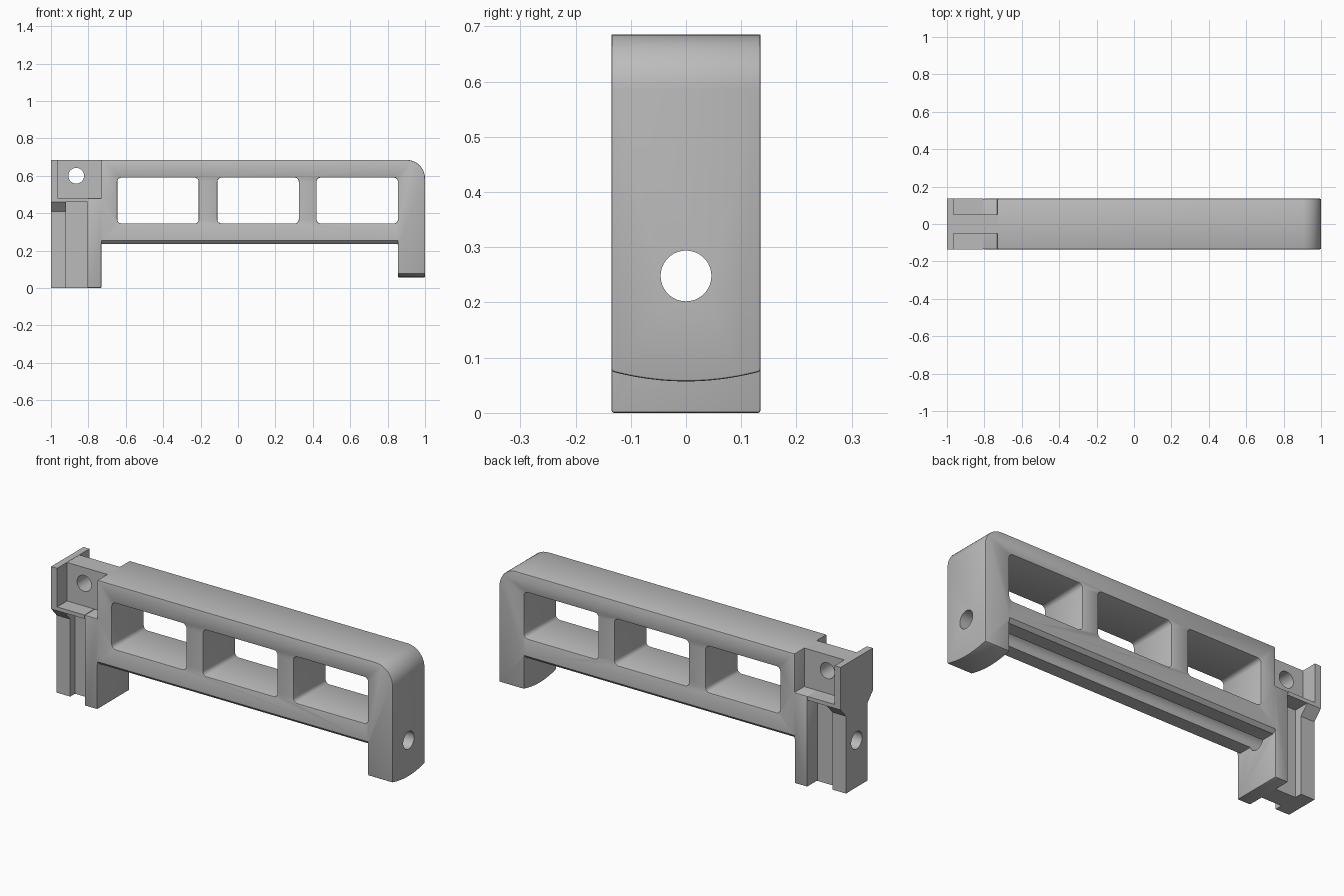
import bpy, bmesh, math
from mathutils import Vector

if "Cube" in bpy.data.objects:
    bpy.data.objects.remove(bpy.data.objects["Cube"], do_unlink=True)

grey = bpy.data.materials.new("plain_grey")
grey.use_nodes = True
GREY = (0.5, 0.5, 0.5, 1)
grey.diffuse_color = GREY
grey.node_tree.nodes["Principled BSDF"].inputs["Base Color"].default_value = GREY


def prism(name, points, axis, lo, hi):
    """Extrude a closed 2D profile along an axis: x uses (y, z), y uses (x, z), z uses (x, y)."""
    place = {"x": lambda a, b, t: (t, a, b), "y": lambda a, b, t: (a, t, b),
             "z": lambda a, b, t: (a, b, t)}[axis]
    bm = bmesh.new()
    face = bm.faces.new([bm.verts.new(place(a, b, lo)) for a, b in points])
    out = bmesh.ops.extrude_face_region(bm, geom=[face])
    top = [v for v in out["geom"] if isinstance(v, bmesh.types.BMVert)]
    bmesh.ops.translate(bm, verts=top, vec=Vector(place(0, 0, hi - lo)))
    bmesh.ops.recalc_face_normals(bm, faces=bm.faces)
    mesh = bpy.data.meshes.new(name)
    bm.to_mesh(mesh)
    bm.free()
    mesh.materials.append(grey)
    ob = bpy.data.objects.new(name, mesh)
    bpy.context.collection.objects.link(ob)
    return ob


def box(name, x0, x1, y, z0, z1):
    return prism(name, [(x0, -y), (x1, -y), (x1, y), (x0, y)], "z", z0, z1)


def arc(cx, cy, r, a0, a1, n):
    angles = [math.radians(a0 + (a1 - a0) * i / n) for i in range(n + 1)]
    return [(cx + r * math.cos(a), cy + r * math.sin(a)) for a in angles]


def apply(ob, kind, **settings):
    mod = ob.modifiers.new(kind, kind)
    for key, value in settings.items():
        setattr(mod, key, value)
    bpy.context.view_layer.objects.active = ob
    bpy.ops.object.modifier_apply(modifier=mod.name)


def combine(ob, other, operation):
    apply(ob, "BOOLEAN", object=other, operation=operation, solver="EXACT")
    bpy.data.objects.remove(other, do_unlink=True)


def mirrored(half):
    """Complete a profile that is symmetric in its second coordinate."""
    return half + [(a, -b) for a, b in reversed(half)]


W = 0.135       # half depth
TOP = 0.685

# Frame: top bar, right leg and the inner block of the left post
outline = [(-0.805, 0), (-0.73, 0), (-0.73, 0.235), (0.855, 0.235), (0.855, 0.04), (1, 0.04)]
outline += arc(0.9, TOP - 0.1, 0.1, 0, 90, 12)
outline += [(-0.73, TOP), (-0.73, 0.48), (-0.805, 0.48)]
frame = prism("frame", outline, "y", -W, W)

# Three rounded windows
for x0 in (-0.645, -0.11, 0.42):
    x1, z0, z1, r = x0 + 0.435, 0.345, 0.59, 0.022
    rim = (arc(x1 - r, z1 - r, r, 0, 90, 5) + arc(x0 + r, z1 - r, r, 90, 180, 5)
           + arc(x0 + r, z0 + r, r, 180, 270, 5) + arc(x1 - r, z0 + r, r, 270, 360, 5))
    combine(frame, prism("window_cutter", rim, "y", -0.3, 0.3), "DIFFERENCE")

# Curved foot of the leg
sag = [(y, 0.057 + 0.018 * (y / W) ** 2) for y in [i * 0.016 for i in range(-10, 11)]]
combine(frame, prism("foot_cutter", sag + [(0.16, -0.1), (-0.16, -0.1)], "x", 0.8, 1.1), "DIFFERENCE")
apply(frame, "BEVEL", width=0.008, segments=2, limit_method="ANGLE", angle_limit=math.radians(40))

# Chamfers along the underside of the bar
for s in (-1, 1):
    wedge = [(s * 0.112, 0.23), (s * 0.15, 0.268), (s * 0.15, 0.23)]
    combine(frame, prism("chamfer_cutter", wedge, "x", -0.73, 0.855), "DIFFERENCE")

# Slotted end post: flange, web, shelf, end plate and tongue
flange = mirrored([(-1, 0.09), (-0.92, 0.09), (-0.92, 0.05), (-0.795, 0.05)])
post = prism("end_post", flange, "z", 0, 0.47)
flare = [(0.09, 0.40), (0.09, 0.41), (W, 0.46), (W, 0.48)]
flare += [(-y, z) for y, z in reversed(flare)]
combine(post, prism("flare", flare, "x", -1, -0.92), "UNION")
combine(post, box("shelf", -1, -0.805, W, 0.46, 0.48), "UNION")
combine(post, box("end_plate", -1, -0.965, W, 0.47, TOP), "UNION")
combine(post, box("tongue", -0.98, -0.72, 0.052, 0.47, TOP - 0.001), "UNION")

# Long rod bore and the cross pin hole
for ob in (frame, post):
    combine(ob, prism("bore_cutter", arc(0, 0.248, 0.046, 0, 350, 35), "x", -1.2, 1.2), "DIFFERENCE")
combine(post, prism("pin_cutter", arc(-0.865, 0.6, 0.042, 0, 350, 35), "y", -0.3, 0.3), "DIFFERENCE")

# Smooth the curves, keep the edges crisp
for ob in (frame, post):
    bpy.ops.object.select_all(action="DESELECT")
    ob.select_set(True)
    bpy.context.view_layer.objects.active = ob
    bpy.ops.object.shade_smooth_by_angle(angle=math.radians(30))
